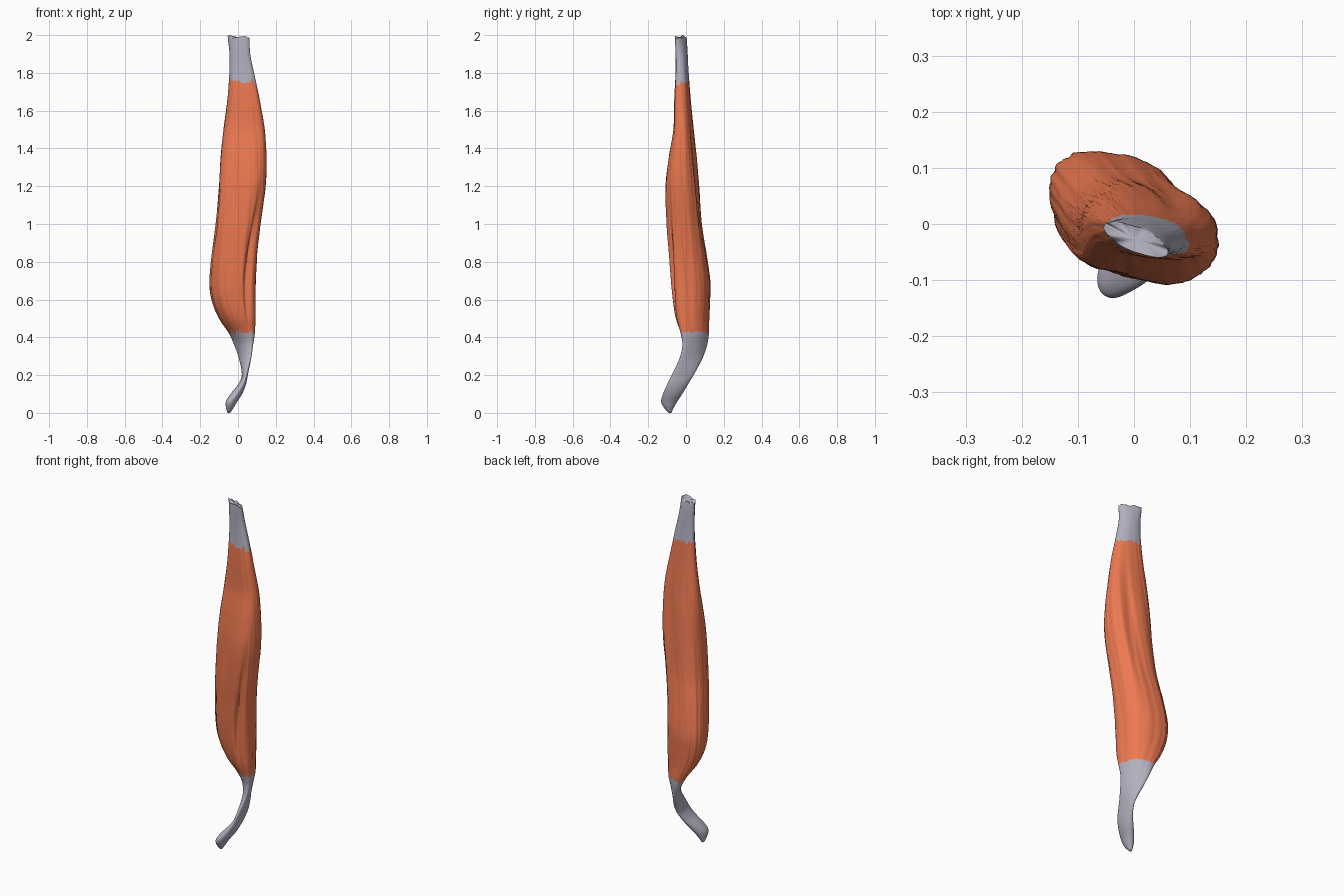
import bpy, bmesh, math
from mathutils import noise, Vector

if "Cube" in bpy.data.objects:
    bpy.data.objects.remove(bpy.data.objects["Cube"])

# Cross-sections: z, x min, x max, y min, y max, tilt (correlation of x and y)
SECTIONS = [
    (0.00, -.055, -.042, -.092, -.078, 0.0),
    (0.025, -.063, -.024, -.115, -.066, 0.1),
    (0.06, -.064, -.004, -.132, -.046, 0.2),
    (0.10, -.040, .022, -.122, -.020, 0.15),
    (0.15, .000, .042, -.100, .010, -0.05),
    (0.20, .020, .052, -.076, .040, -0.25),
    (0.29, .004, .070, -.034, .088, -0.75),
    (0.36, -.020, .080, -.019, .112, -0.75),
    (0.42, -.048, .089, -.030, .121, -0.6),
    (0.50, -.100, .092, -.055, .123, -0.45),
    (0.60, -.140, .092, -.070, .127, -0.35),
    (0.70, -.150, .093, -.080, .128, -0.3),
    (0.85, -.137, .101, -.092, .107, -0.22),
    (1.00, -.118, .119, -.105, .083, -0.12),
    (1.20, -.101, .146, -.111, .069, -0.1),
    (1.35, -.092, .150, -.093, .057, -0.15),
    (1.50, -.076, .141, -.067, .041, -0.22),
    (1.65, -.056, .116, -.062, .026, -0.3),
    (1.80, -.045, .085, -.055, .014, -0.35),
    (1.90, -.045, .065, -.055, .009, -0.45),
    (2.00, -.055, .060, -.060, .003, -0.75),
]
SIDES = 120


def section(z):
    """Smoothly interpolated cross-section at height z."""
    z = min(max(z, 0), 2)
    i = max(k for k in range(len(SECTIONS) - 1) if SECTIONS[k][0] <= z)
    p, q = SECTIONS[i], SECTIONS[i + 1]
    o, r = SECTIONS[max(i - 1, 0)], SECTIONS[min(i + 2, len(SECTIONS) - 1)]
    h = q[0] - p[0]
    u = (z - p[0]) / h
    out = []
    for k in range(1, 6):
        m0 = (q[k] - o[k]) / (q[0] - o[0]) * h
        m1 = (r[k] - p[k]) / (r[0] - p[0]) * h
        out.append((2*u**3 - 3*u*u + 1) * p[k] + (u**3 - 2*u*u + u) * m0
                   + (3*u*u - 2*u**3) * q[k] + (u**3 - u*u) * m1)
    return out


def bump(v, centre, width):
    return math.exp(-((v - centre) / width) ** 2)


def boxy(v, p):
    return math.copysign(abs(v) ** p, v)


def surface(z, t):
    """Point on the muscle skin, with head grooves and fibre ripples."""
    x0, x1, y0, y1, tilt = section(z)
    phi = math.asin(max(-.95, min(.95, tilt)))
    belly = min(1, max(0, (z - .25) / .3)) * min(1, max(.4, (2 - z) / .3))
    power = 1 - .18 * belly
    cx, sy = boxy(math.cos(t), power), boxy(math.sin(t + phi), power)
    deg = math.degrees(t) % 360
    # front groove between the two heads, and long hollow on the back right
    front = 0.20 * bump(z, 0.8, 0.28) * bump(deg, 312 + 25 * (z - 0.85), 11)
    back = 0.20 * bump(z, 1.38, 0.3) * bump(deg, 70 - 20 * (z - 1.38), 17)
    # flatter front left beside the bulging right head
    flat = 0.20 * bump(z, 1.15, 0.28) * bump(deg, 250, 24)
    turn = t + 0.35 * z
    fibre = sum(amp * noise.noise(Vector((math.cos(turn) * f, math.sin(turn) * f, z * g)))
                for amp, f, g in ((.03, 5, 1.5), (.018, 13, 2), (.012, 24, 2.5)))
    s = 1 - front - back - flat + fibre * belly
    return Vector(((x0 + x1) / 2 + (x1 - x0) / 2 * cx * s,
                   (y0 + y1) / 2 + (y1 - y0) / 2 * sy * s, z))


def ragged(base, amount, freq, slope=0):
    """Uneven edge height around the section."""
    return lambda t: (base + slope * math.cos(t) + amount * noise.noise(
        Vector((math.cos(t) * freq, math.sin(t) * freq, base * 7))))


def material(name, colour):
    m = bpy.data.materials.new(name)
    m.diffuse_color = (*colour, 1)
    m.use_nodes = True
    m.node_tree.nodes["Principled BSDF"].inputs["Base Color"].default_value = m.diffuse_color
    return m


def loft(name, low, high, rows, mat, cap_low=False, cap_high=False):
    bm = bmesh.new()
    angles = [2 * math.pi * i / SIDES for i in range(SIDES)]
    rings = []
    for j in range(rows + 1):
        f = j / rows
        rings.append([bm.verts.new(surface(low(t) * (1 - f) + high(t) * f, t))
                      for t in angles])
    # side walls wind counter-clockwise, so they face outward
    for a, b in zip(rings, rings[1:]):
        for i in range(SIDES):
            k = (i + 1) % SIDES
            bm.faces.new((a[i], a[k], b[k], b[i]))
    # closed ends
    for ring, use, up in ((rings[0], cap_low, False), (rings[-1], cap_high, True)):
        if use:
            c = bm.verts.new(sum((v.co for v in ring), Vector()) / SIDES)
            for i in range(SIDES):
                a, b = ring[i], ring[(i + 1) % SIDES]
                bm.faces.new((a, b, c) if up else (b, a, c))
    me = bpy.data.meshes.new(name)
    bm.to_mesh(me)
    bm.free()
    ob = bpy.data.objects.new(name, me)
    bpy.context.collection.objects.link(ob)
    me.materials.append(mat)
    bpy.ops.object.select_all(action='DESELECT')
    ob.select_set(True)
    bpy.context.view_layer.objects.active = ob
    bpy.ops.object.shade_smooth_by_angle(angle=math.radians(65))
    return ob


flesh = material("flesh", (0.84, 0.19, 0.08))
sinew = material("sinew", (0.46, 0.44, 0.53))
lower_edge = ragged(0.425, 0.03, 5, 0.005)
upper_edge = ragged(1.755, 0.03, 5, -0.01)

# Lower tendon: flat twisted strap
loft("lower_tendon", lambda t: 0.0, lower_edge, 40, sinew, cap_low=True)
# Muscle belly
loft("muscle_belly", lower_edge, upper_edge, 110, flesh)
# Upper tendon with a torn top end
loft("upper_tendon", upper_edge, ragged(1.988, 0.025, 1.6), 20, sinew, cap_high=True)
